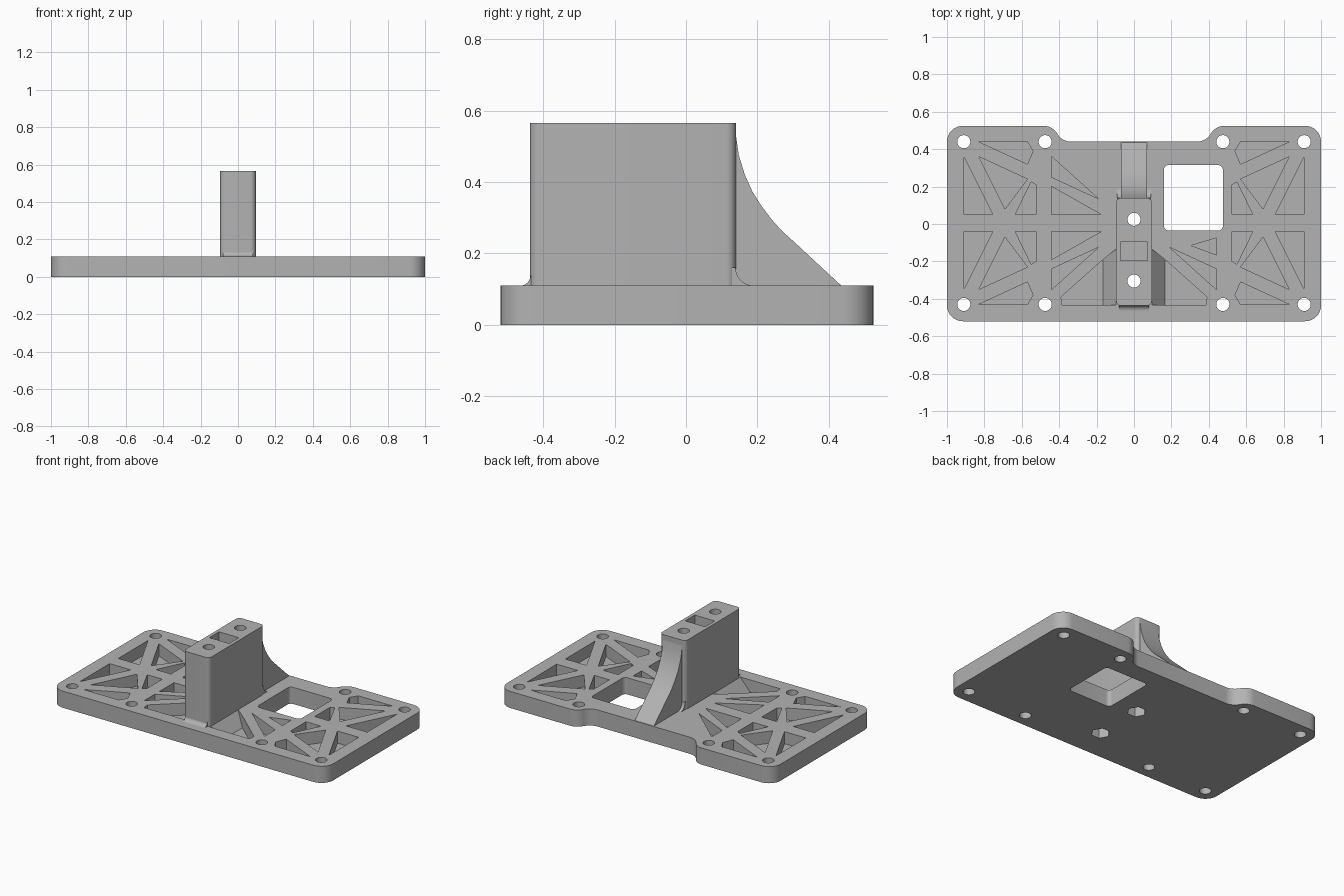
import bpy, bmesh, math
from mathutils import Vector

cube = bpy.data.objects.get("Cube")
if cube:
    bpy.data.objects.remove(cube, do_unlink=True)

grey = bpy.data.materials.new("plain grey")
grey.use_nodes = True
colour = (0.45, 0.45, 0.45, 1)
grey.diffuse_color = colour
grey.node_tree.nodes["Principled BSDF"].inputs["Base Color"].default_value = colour

TOP, FLOOR, HIGH = 0.11, 0.03, 0.565


def rounded(points, reach, steps=8):
    """Round every corner with an arc that starts `reach` before the corner."""
    out = []
    for i, p in enumerate(points):
        p = Vector(p)
        a = (Vector(points[i - 1]) - p).normalized()
        b = (Vector(points[(i + 1) % len(points)]) - p).normalized()
        t = reach[i] if isinstance(reach, list) else reach
        half = a.angle(b) / 2
        centre = p + (a + b).normalized() * t / math.cos(half)
        u, v = p + a * t - centre, p + b * t - centre
        sweep = u.angle(v)
        for k in range(steps + 1):
            f = k / steps
            w = (u * math.sin((1 - f) * sweep) + v * math.sin(f * sweep)) / math.sin(sweep)
            out.append(tuple(centre + w))
    return out


def circle(x, y, r, sides=32):
    return [(x + r * math.cos(math.tau * k / sides), y + r * math.sin(math.tau * k / sides))
            for k in range(sides)]


def box(x0, x1, y0, y1):
    return [(x0, y0), (x1, y0), (x1, y1), (x0, y1)]


def prisms(name, outlines, low, high, axis="z"):
    """Extrude flat outlines along an axis into one object."""
    place = {"z": lambda a, b, c: (a, b, c),
             "x": lambda a, b, c: (c, a, b),
             "y": lambda a, b, c: (a, c, b)}[axis]
    bm = bmesh.new()
    for line in outlines:
        base = [bm.verts.new(place(a, b, low)) for a, b in line]
        cap = [bm.verts.new(place(a, b, high)) for a, b in line]
        bm.faces.new(base)
        bm.faces.new(cap)
        for i in range(len(base)):
            bm.faces.new((base[i - 1], base[i], cap[i], cap[i - 1]))
    bmesh.ops.recalc_face_normals(bm, faces=bm.faces)
    mesh = bpy.data.meshes.new(name)
    bm.to_mesh(mesh)
    bm.free()
    obj = bpy.data.objects.new(name, mesh)
    bpy.context.collection.objects.link(obj)
    mesh.materials.append(grey)
    return obj


def cut(obj, cutters):
    for c in cutters:
        c.hide_render = True
        mod = obj.modifiers.new("cut", "BOOLEAN")
        mod.operation, mod.solver, mod.object = "DIFFERENCE", "EXACT", c
    graph = bpy.context.evaluated_depsgraph_get()
    mesh = bpy.data.meshes.new_from_object(obj.evaluated_get(graph))
    obj.modifiers.clear()
    obj.data = mesh


def flip(points, sx, sy):
    return [(x * sx, y if sy > 0 else 0.01 - y) for x, y in points]


# Base plate with a shallow notch in the back edge
outline = [(-1, -0.52), (1, -0.52), (1, 0.525), (0.435, 0.525),
           (0.385, 0.44), (-0.385, 0.44), (-0.435, 0.525), (-1, 0.525)]
plate = prisms("base_plate", [rounded(outline, [0.085] * 3 + [0.049] * 4 + [0.085])], 0, TOP)

# Truss pockets: outer bays repeat in all four quarters
bay = [[(-0.91, 0.36), (-0.91, 0.05), (-0.755, 0.05)],
       [(-0.83, 0.44), (-0.57, 0.44), (-0.54, 0.39), (-0.57, 0.32)],
       [(-0.83, 0.36), (-0.69, 0.08), (-0.57, 0.24)],
       [(-0.635, 0.05), (-0.525, 0.05), (-0.525, 0.21), (-0.55, 0.225)]]
pockets = [flip(p, sx, sy) for p in bay for sx in (1, -1) for sy in (1, -1)]
# Inner bays
long_tri = [(-0.44, 0.36), (-0.19, 0.135), (-0.44, 0.25)]
wide_tri = [(-0.44, 0.2), (-0.175, 0.05), (-0.44, 0.05)]
foot = [(-0.39, -0.39), (-0.165, -0.19), (-0.09, -0.13), (-0.09, -0.432), (-0.385, -0.432)]
pockets += [flip(long_tri, 1, 1), flip(long_tri, 1, -1), flip(long_tri, -1, -1),
            flip(wide_tri, 1, 1), flip(wide_tri, 1, -1), foot, flip(foot, -1, 1),
            [(0.305, -0.115), (0.44, -0.075), (0.44, -0.165)]]
pocket_cut = prisms("pocket_cutter", pockets, FLOOR, 0.3)

# Screw holes, window, bolt holes and nut recesses
holes = [circle(x, y, 0.035) for x in (-0.91, -0.475, 0.475, 0.91) for y in (-0.43, 0.44)]
holes.append(rounded(box(0.16, 0.475, -0.035, 0.315), 0.025))
hole_cut = prisms("hole_cutter", holes, -0.1, 0.3)
bolt_y = (0.025, -0.305)
bolt_cut = prisms("bolt_cutter", [circle(0, y, 0.035) for y in bolt_y], -0.1, 0.8)
nut_cut = prisms("nut_cutter", [circle(0, y, 0.058, 6) for y in bolt_y], -0.1, 0.25)
slot_cut = prisms("slot_cutter", [box(-0.072, 0.072, -0.195, -0.095)], 0.3, 0.8)

# Upright block
tower = prisms("upright_block", [rounded(box(-0.095, 0.095, -0.437, 0.14), 0.027)], 0.02, HIGH)

cut(plate, [pocket_cut, hole_cut, bolt_cut, nut_cut])
cut(tower, [bolt_cut, nut_cut, slot_cut])
for c in (pocket_cut, hole_cut, bolt_cut, nut_cut, slot_cut):
    bpy.data.objects.remove(c, do_unlink=True)

# Curved rib behind the block
curve = [(0.14, 0.53), (0.148, 0.475), (0.165, 0.42), (0.185, 0.375), (0.21, 0.335),
         (0.24, 0.295), (0.27, 0.262), (0.3, 0.235), (0.435, TOP)]
rib = prisms("back_rib", [[(0.11, 0.05), (0.11, 0.53)] + curve + [(0.435, 0.05)]],
             -0.07, 0.07, "x")


def fillet(name, y, r, side, half_width):
    arc = [(y + side * r * (1 - math.cos(a)), TOP + r * (1 - math.sin(a)))
           for a in (k * math.pi / 16 for k in range(9))]
    inner = y - side * 0.02
    return prisms(name, [[(inner, TOP + r)] + arc + [(y + side * r, 0.09), (inner, 0.09)]],
                  -half_width, half_width, "x")


# Blends where the block meets the plate
parts = [plate, tower, rib,
         fillet("back_fillet", 0.139, 0.05, 1, 0.09),
         fillet("front_fillet", -0.436, 0.028, -1, 0.08)]

# Sloped gussets inside the foot pockets
for side, label in ((1, "left"), (-1, "right")):
    slope = [(side * 0.08, 0.02), (side * 0.165, 0.02), (side * 0.165, FLOOR),
             (side * 0.095, TOP - 0.001), (side * 0.08, TOP - 0.001)]
    parts.append(prisms(label + "_gusset", [slope], -0.434, -0.14, "y"))

bpy.ops.object.select_all(action="DESELECT")
for p in parts:
    p.select_set(True)
bpy.context.view_layer.objects.active = plate
bpy.ops.object.shade_smooth_by_angle(angle=math.radians(30))
